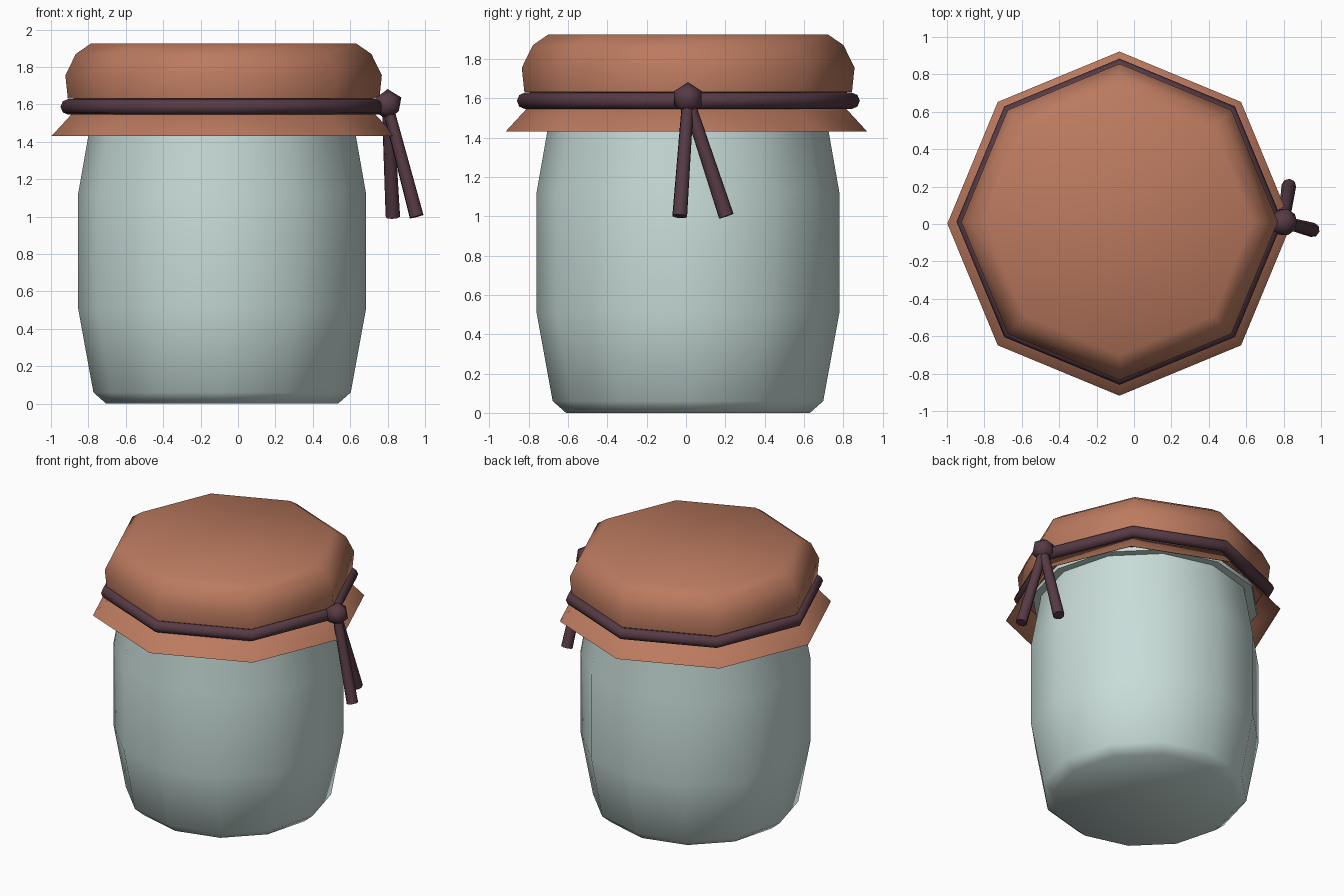
import bpy, bmesh, math
from mathutils import Vector

if "Cube" in bpy.data.objects:
    bpy.data.objects.remove(bpy.data.objects["Cube"])


def material(name, rgb):
    m = bpy.data.materials.new(name)
    m.diffuse_color = (*rgb, 1)
    m.use_nodes = True
    m.node_tree.nodes["Principled BSDF"].inputs["Base Color"].default_value = m.diffuse_color
    return m


GLASS = material("pale_glass", (0.58, 0.72, 0.69))
CLAY = material("terracotta_cloth", (0.50, 0.195, 0.115))
CORD = material("plum_cord", (0.095, 0.042, 0.058))


def finish(bm, name, mat, angle):
    bmesh.ops.recalc_face_normals(bm, faces=bm.faces)
    me = bpy.data.meshes.new(name)
    bm.to_mesh(me)
    bm.free()
    me.materials.append(mat)
    ob = bpy.data.objects.new(name, me)
    bpy.context.collection.objects.link(ob)
    bpy.ops.object.select_all(action='DESELECT')
    ob.select_set(True)
    bpy.context.view_layer.objects.active = ob
    bpy.ops.object.shade_smooth_by_angle(angle=math.radians(angle))
    return ob


def lathe(name, profile, sides, centre, mat, angle=50, ring=False):
    """Turn an (r, z) profile around z; ring=True closes the profile on itself."""
    bm = bmesh.new()
    loops = []
    for r, z in profile:
        loops.append([bm.verts.new((centre[0] + r * math.cos(2 * math.pi * i / sides),
                                    centre[1] + r * math.sin(2 * math.pi * i / sides), z))
                      for i in range(sides)])
    pairs = list(zip(loops, loops[1:]))
    if ring:
        pairs.append((loops[-1], loops[0]))
    else:
        bm.faces.new(loops[0])
        bm.faces.new(loops[-1])
    for a, b in pairs:
        for i in range(sides):
            j = (i + 1) % sides
            bm.faces.new((a[i], a[j], b[j], b[i]))
    return finish(bm, name, mat, angle)


# Jar: twelve-sided body with a hidden lip under the cloth
lathe("jar_body", [(0.62, 0), (0.688, 0.06), (0.77, 0.51), (0.77, 1.12),
                   (0.705, 1.49), (0.705, 1.50), (0.76, 1.50), (0.76, 1.53)],
      12, (-0.085, 0.01), GLASS)

# Cloth cover: eight-sided padded top
lathe("cloth_top", [(0.79, 1.54), (0.80, 1.63), (0.833, 1.632), (0.846, 1.755),
                    (0.79, 1.87), (0.71, 1.925)],
      8, (-0.077, 0.011), CLAY)

# Cloth skirt flaring out below the cord
lathe("cloth_skirt", [(0.80, 1.56), (0.92, 1.43), (0.915, 1.43), (0.79, 1.56)],
      8, (-0.078, 0.002), CLAY, ring=True)

# Cord tied around the neck
lathe("cord_ring", [(0.83 + 0.042 * math.cos(a), 1.587 + 0.042 * math.sin(a))
                    for a in [2 * math.pi * k / 8 for k in range(8)]],
      8, (-0.077, 0.012), CORD, ring=True)

# Knot
bm = bmesh.new()
bmesh.ops.create_icosphere(bm, subdivisions=1, radius=0.082)
bmesh.ops.translate(bm, verts=bm.verts, vec=(0.80, 0.01, 1.60))
finish(bm, "cord_knot", CORD, 50)

# Two hanging cord ends
start = Vector((0.80, 0.01, 1.59))
for name, end in (("cord_end_outer", (0.955, -0.032, 1.0)),
                  ("cord_end_side", (0.828, 0.205, 1.0))):
    d = Vector(end) - start
    bm = bmesh.new()
    bmesh.ops.create_cone(bm, cap_ends=True, segments=8, radius1=0.031,
                          radius2=0.039, depth=d.length)
    bm.transform(d.to_track_quat('Z', 'Y').to_matrix().to_4x4())
    bmesh.ops.translate(bm, verts=bm.verts, vec=start + d / 2)
    finish(bm, name, CORD, 50)
